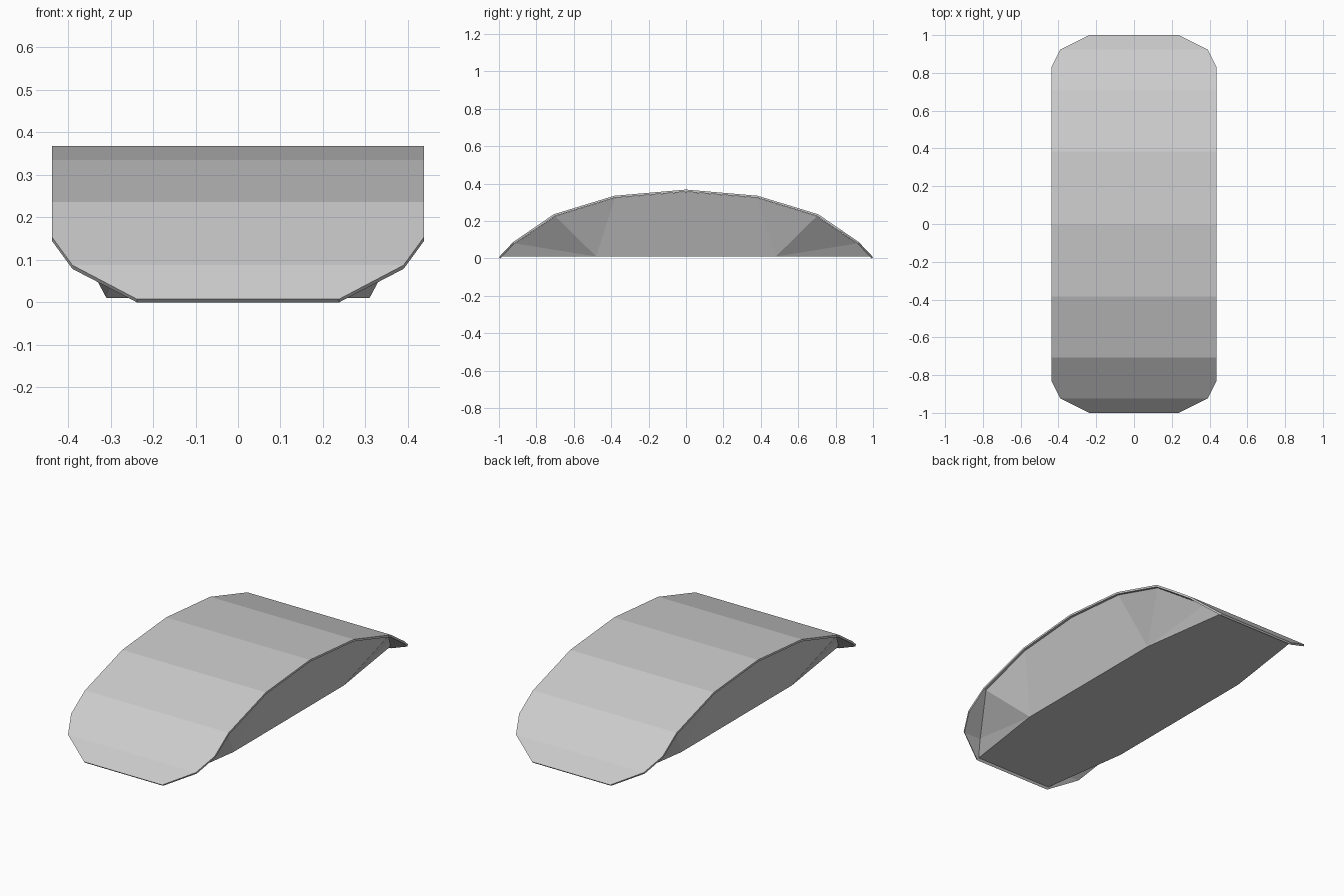
import bpy

cube = bpy.data.objects.get("Cube")
if cube:
    bpy.data.objects.remove(cube, do_unlink=True)

grey = bpy.data.materials.new("light_grey")
grey.use_nodes = True
grey.diffuse_color = (0.6, 0.6, 0.6, 1)
grey.node_tree.nodes["Principled BSDF"].inputs["Base Color"].default_value = grey.diffuse_color


def make_object(name, verts, faces):
    mesh = bpy.data.meshes.new(name)
    mesh.from_pydata(verts, [], faces)
    mesh.materials.append(grey)
    obj = bpy.data.objects.new(name, mesh)
    bpy.context.collection.objects.link(obj)
    return obj


def mirrored(rows):
    """Extend rows of (half width, y, z) from the crown to both ends."""
    return [(w, -y, z) for w, y, z in reversed(rows[1:])] + rows


def strip(rows):
    """Left and right edge points of every row, and the quads between rows."""
    verts = [(side * w, y, z) for w, y, z in rows for side in (-1, 1)]
    faces = [(i, i + 1, i + 3, i + 2) for i in range(0, len(verts) - 2, 2)]
    return verts, faces


# Arched shell with clipped corners
shell_rows = mirrored([(0.438, 0, 0.368), (0.438, 0.383, 0.335),
                       (0.438, 0.707, 0.236), (0.438, 0.828, 0.153),
                       (0.39, 0.924, 0.087), (0.238, 1.0, 0.007)])
shell = make_object("arched_shell", *strip(shell_rows))
solid = shell.modifiers.new("thickness", "SOLIDIFY")
solid.thickness = 0.011
solid.offset = -1

# Faceted body under the shell, with tapering sides and a flat base
roof = mirrored([(0.425, 0, 0.356), (0.425, 0.38, 0.324), (0.425, 0.7, 0.226),
                 (0.285, 0.914, 0.08), (0.238, 0.985, 0.01)])
verts, faces = strip(roof)
count = len(roof)
base = len(verts)
verts += [(side * 0.31, y, 0.01) for y in (-0.48, 0.48) for side in (-1, 1)]
for side in (0, 1):
    low_front, low_back = base + side, base + 2 + side
    point = [2 * i + side for i in range(count)]
    # Fans join each lower corner to the roof edge
    side_faces = [(low_front, point[i], point[i + 1]) for i in range(3)]
    side_faces += [(low_back, point[i], point[i + 1]) for i in range(count - 4, count - 1)]
    side_faces.append((low_front, point[3], point[4], point[5], low_back))
    faces += [f[::-1] if side else f for f in side_faces]
end = 2 * (count - 1)
faces.append((0, base, base + 2, end, end + 1, base + 3, base + 1, 1))
make_object("faceted_body", verts, faces)
